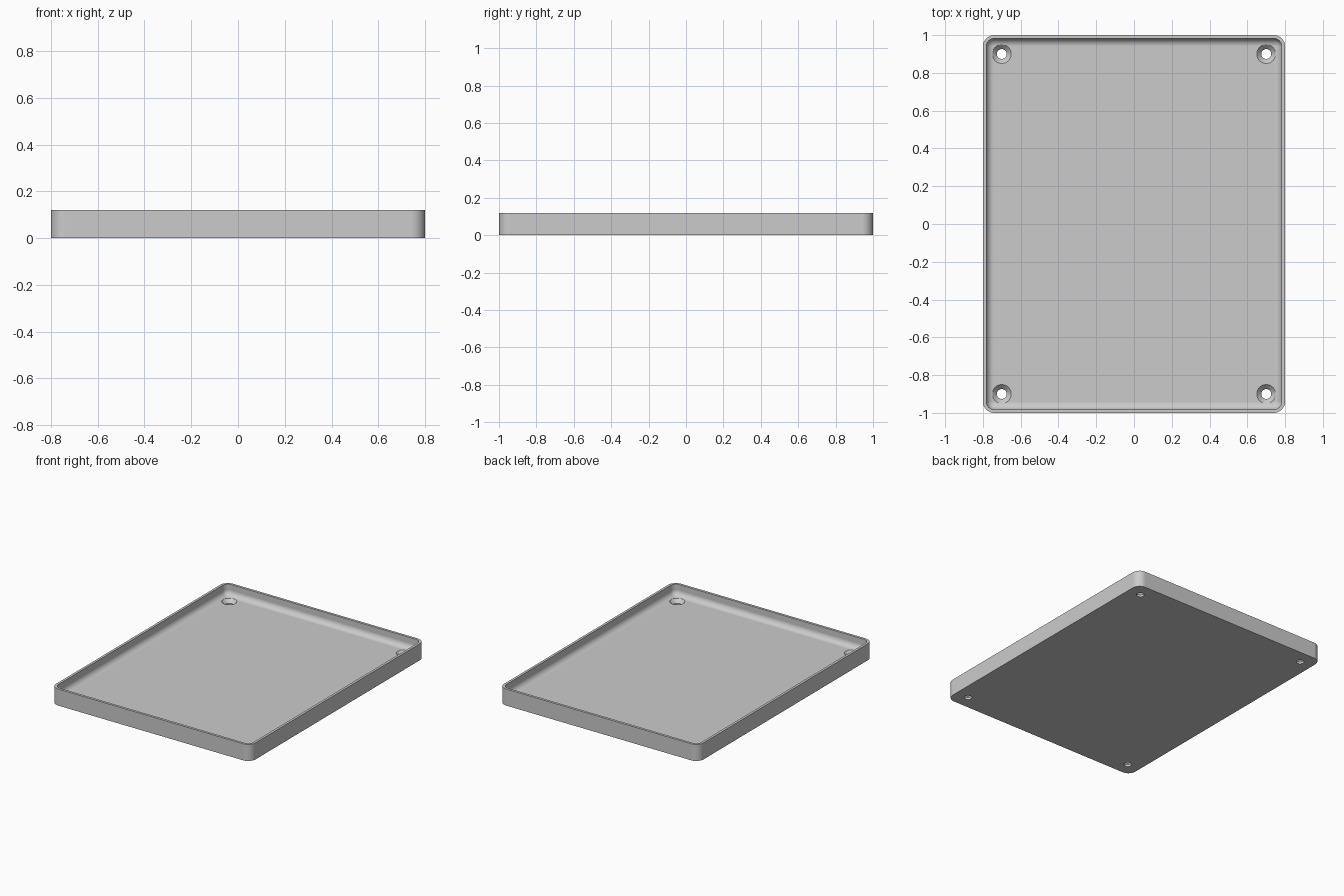
import bpy, bmesh
from math import sin, cos, pi, radians

cube = bpy.data.objects.get("Cube")
if cube:
    bpy.data.objects.remove(cube, do_unlink=True)

HALF_X, HALF_Y, HEIGHT = 0.8, 1.0, 0.12
CORNER, WALL, FILLET, FLOOR = 0.06, 0.018, 0.04, 0.04
STEPS = 10

grey = bpy.data.materials.new("plain grey")
grey.use_nodes = True
colour = (0.6, 0.6, 0.6, 1)
grey.diffuse_color = colour
grey.node_tree.nodes["Principled BSDF"].inputs["Base Color"].default_value = colour


def rounded_ring(bm, inset, z):
    """Rounded rectangle of vertices, offset inwards from the outer wall."""
    r = CORNER - inset
    ring = []
    for quarter, (sx, sy) in enumerate([(1, 1), (-1, 1), (-1, -1), (1, -1)]):
        for i in range(STEPS + 1):
            a = (quarter + i / STEPS) * pi / 2
            ring.append(bm.verts.new((sx * (HALF_X - CORNER) + r * cos(a),
                                      sy * (HALF_Y - CORNER) + r * sin(a), z)))
    return ring


def circle_ring(bm, cx, cy, r, z, sides=48):
    return [bm.verts.new((cx + r * cos(2 * pi * i / sides),
                          cy + r * sin(2 * pi * i / sides), z)) for i in range(sides)]


def skin(bm, rings):
    """Closed solid through a chain of rings, capped at both ends."""
    for a, b in zip(rings, rings[1:]):
        for i in range(len(a)):
            j = (i + 1) % len(a)
            bm.faces.new((a[i], a[j], b[j], b[i]))
    bm.faces.new(rings[0])
    bm.faces.new(rings[-1])


def make_object(name, bm):
    bmesh.ops.recalc_face_normals(bm, faces=bm.faces)
    mesh = bpy.data.meshes.new(name)
    bm.to_mesh(mesh)
    bm.free()
    mesh.materials.append(grey)
    obj = bpy.data.objects.new(name, mesh)
    bpy.context.collection.objects.link(obj)
    return obj


# Tray: outer wall, rim, inner wall, fillet down to the floor
bm = bmesh.new()
profile = [(0, 0), (0, HEIGHT), (WALL, HEIGHT)]
for i in range(STEPS + 1):
    a = i / STEPS * pi / 2
    profile.append((WALL + FILLET * (1 - cos(a)), FLOOR + FILLET * (1 - sin(a))))
skin(bm, [rounded_ring(bm, inset, z) for inset, z in profile])
tray = make_object("tray", bm)

# Countersunk screw holes in the four corners
bm = bmesh.new()
for cx in (-0.7, 0.7):
    for cy in (-0.9, 0.9):
        skin(bm, [circle_ring(bm, cx, cy, r, z) for r, z in
                  [(0.026, -0.05), (0.026, 0.015), (0.05, FLOOR), (0.05, 0.1)]])
cutter = make_object("screw_hole_cutter", bm)
cutter.hide_render = True

cut = tray.modifiers.new("screw holes", 'BOOLEAN')
cut.operation = 'DIFFERENCE'
cut.solver = 'EXACT'
cut.object = cutter
bpy.ops.object.select_all(action='DESELECT')
tray.select_set(True)
bpy.context.view_layer.objects.active = tray
bpy.ops.object.modifier_apply(modifier=cut.name)
bpy.data.objects.remove(cutter, do_unlink=True)

# Smooth curves, sharp edges, flat floor and walls
bpy.ops.object.shade_smooth_by_angle(angle=radians(30))
weighted = tray.modifiers.new("flat faces", 'WEIGHTED_NORMAL')
weighted.keep_sharp = True
